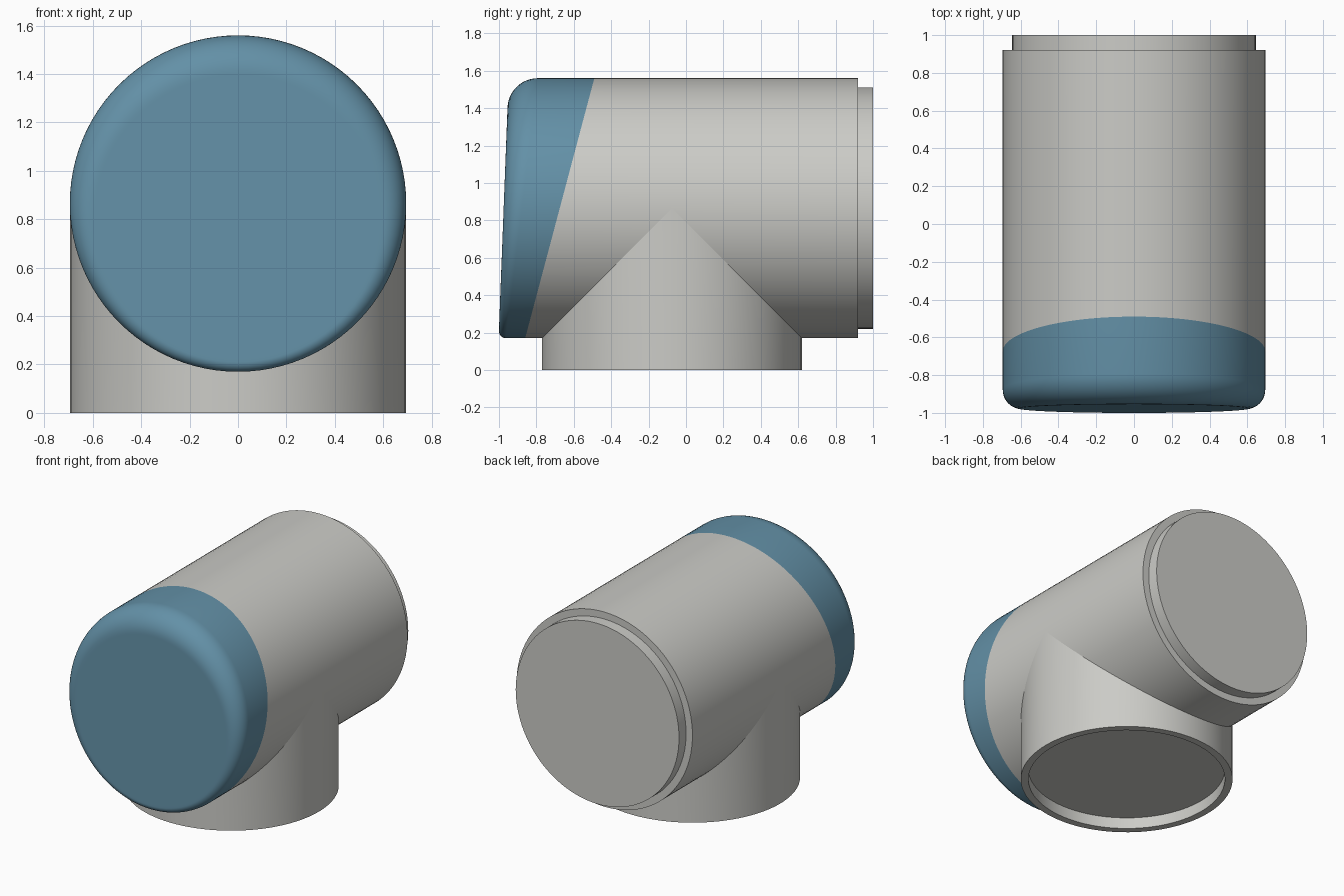
import bpy
import bmesh
from math import sin, cos, pi

cube = bpy.data.objects.get("Cube")
if cube:
    bpy.data.objects.remove(cube, do_unlink=True)

SEGMENTS = 96
RADIUS = 0.695          # main pipe and branch
INNER = 0.645           # spigot and socket
AXIS_Z = 0.865
BRANCH_Y = -0.075
ANGLES = [2 * pi * i / SEGMENTS for i in range(SEGMENTS)]


def material(name, colour):
    mat = bpy.data.materials.new(name)
    mat.use_nodes = True
    mat.diffuse_color = colour
    mat.node_tree.nodes["Principled BSDF"].inputs["Base Color"].default_value = colour
    return mat


def loft(name, rings, mat, cap_start=False, cap_end=False):
    """Skin a list of rings into one smooth object."""
    bm = bmesh.new()
    loops = [[bm.verts.new(p) for p in ring] for ring in rings]
    for a, b in zip(loops, loops[1:]):
        for i in range(SEGMENTS):
            j = (i + 1) % SEGMENTS
            bm.faces.new((a[i], a[j], b[j], b[i]))
    if cap_start:
        bm.faces.new(loops[0])
    if cap_end:
        bm.faces.new(loops[-1])
    bmesh.ops.recalc_face_normals(bm, faces=bm.faces)
    mesh = bpy.data.meshes.new(name)
    bm.to_mesh(mesh)
    bm.free()
    mesh.materials.append(mat)
    obj = bpy.data.objects.new(name, mesh)
    bpy.context.collection.objects.link(obj)
    bpy.ops.object.select_all(action="DESELECT")
    obj.select_set(True)
    bpy.context.view_layer.objects.active = obj
    bpy.ops.object.shade_smooth_by_angle(angle=pi / 6)
    return obj


def pipe_point(a, radius, y):
    return (radius * cos(a), y, AXIS_Z + radius * sin(a))


def pipe_ring(radius, y):
    return [pipe_point(a, radius, y) for a in ANGLES]


def seam_ring():
    """Slanted line where the cap meets the pipe."""
    return [pipe_point(a, RADIUS, -0.675 + 0.266 * RADIUS * sin(a)) for a in ANGLES]


def front_ring(t, shrink=1.0):
    """Ring of the front rounding, which grows from bottom to top."""
    ring = []
    for a in ANGLES:
        fillet = 0.04 + 0.0575 * (1 + sin(a))
        radius = (RADIUS - fillet * (1 - cos(t))) * shrink
        face_y = -0.975 + 0.0385 * radius * sin(a)
        ring.append(pipe_point(a, radius, face_y + fillet * (1 - sin(t))))
    return ring


def branch_ring(radius, z):
    return [(radius * cos(a), BRANCH_Y + radius * sin(a), z) for a in ANGLES]


grey = material("light grey", (0.60, 0.60, 0.57, 1))
blue = material("slate blue", (0.125, 0.28, 0.385, 1))

# Rounded, slightly tilted front cap
steps = 12
rounding = [front_ring(pi / 2 * i / steps) for i in range(steps + 1)]
loft("end_cap", [seam_ring()] + rounding + [front_ring(pi / 2, 0.98)], blue, cap_end=True)

# Main pipe with the stepped spigot at the back
loft("main_pipe", [seam_ring(), pipe_ring(RADIUS, 0.92), pipe_ring(INNER, 0.92),
                   pipe_ring(INNER, 1.0)], grey, cap_end=True)

# Branch mitred to the main pipe, with a shallow socket underneath
saddle = [(RADIUS * cos(a), BRANCH_Y + RADIUS * sin(a), AXIS_Z - RADIUS * abs(sin(a)))
          for a in ANGLES]
loft("branch_pipe", [saddle, branch_ring(RADIUS, 0), branch_ring(INNER, 0),
                     branch_ring(INNER, 0.08)], grey, cap_end=True)
